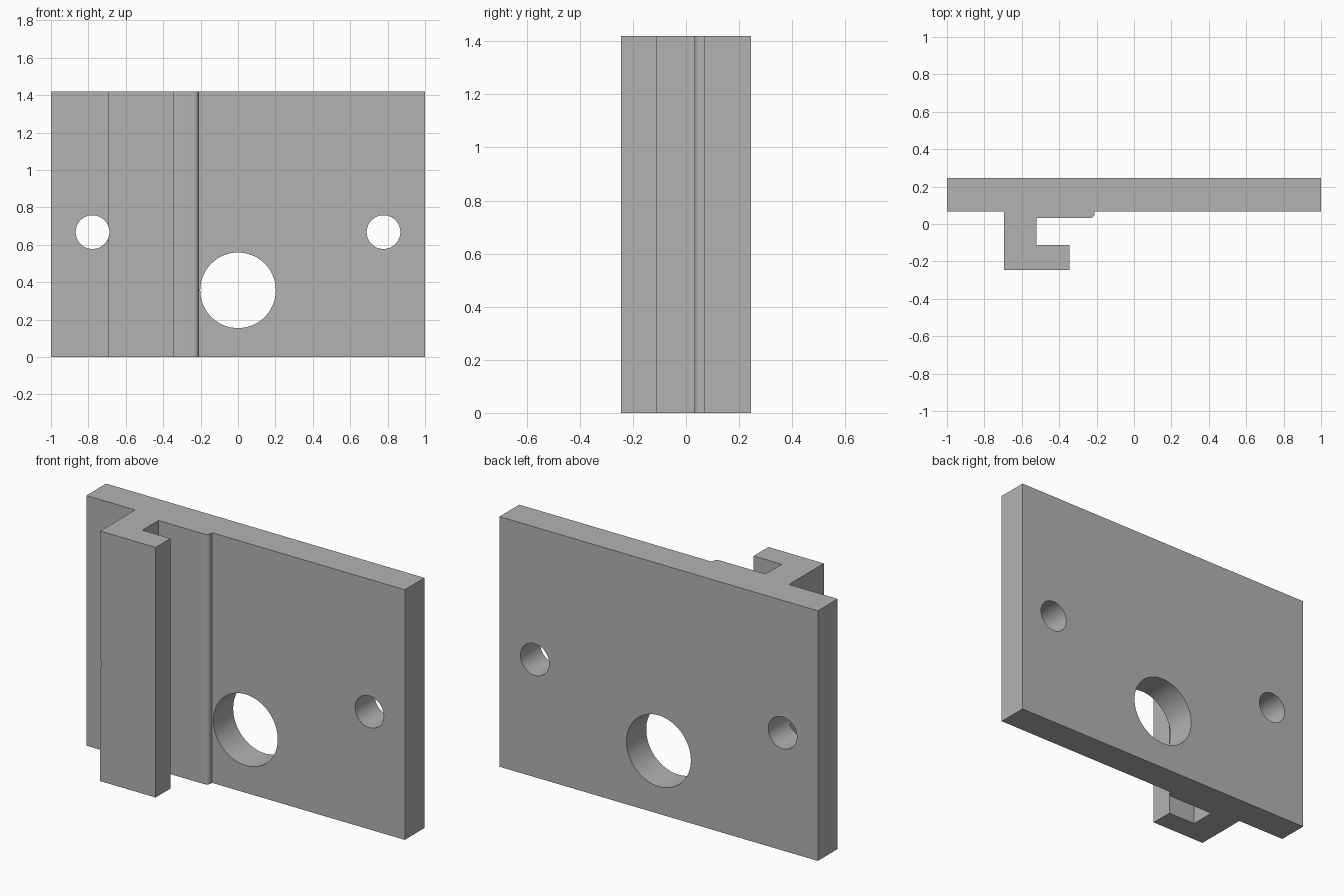
import bpy
import bmesh
import math

cube = bpy.data.objects.get("Cube")
if cube:
    bpy.data.objects.remove(cube, do_unlink=True)

HEIGHT = 1.42

grey = bpy.data.materials.new("plain grey")
grey.use_nodes = True
colour = (0.45, 0.45, 0.45, 1)
grey.diffuse_color = colour
grey.node_tree.nodes["Principled BSDF"].inputs["Base Color"].default_value = colour


def extrude_profile(name, points, height):
    """Raise a closed outline in x and y into a solid."""
    bm = bmesh.new()
    face = bm.faces.new([bm.verts.new((x, y, 0)) for x, y in points])
    top = bmesh.ops.extrude_face_region(bm, geom=[face])["geom"]
    verts = [v for v in top if isinstance(v, bmesh.types.BMVert)]
    bmesh.ops.translate(bm, verts=verts, vec=(0, 0, height))
    bmesh.ops.recalc_face_normals(bm, faces=bm.faces)
    mesh = bpy.data.meshes.new(name)
    bm.to_mesh(mesh)
    bm.free()
    mesh.materials.append(grey)
    obj = bpy.data.objects.new(name, mesh)
    bpy.context.collection.objects.link(obj)
    return obj


def drill(target, x, z, radius):
    """Cut a round hole from front to back."""
    bpy.ops.mesh.primitive_cylinder_add(
        vertices=64, radius=radius, depth=1,
        location=(x, 0, z), rotation=(math.pi / 2, 0, 0))
    cutter = bpy.context.object
    cutter.name = "hole_cutter"
    cutter.data.materials.append(grey)
    cut = target.modifiers.new("hole", 'BOOLEAN')
    cut.object = cutter
    cut.solver = 'EXACT'
    bpy.context.view_layer.objects.active = target
    bpy.ops.object.modifier_apply(modifier=cut.name)
    bpy.data.objects.remove(cutter, do_unlink=True)


# Rounded outer corner of the raised pad
r = 0.025
corner = [(-0.21 - r + r * math.sin(a), 0.032 + r - r * math.cos(a))
          for a in (i * math.pi / 16 for i in range(9))]

# Plate, hooked rail and raised pad share one cross-section
outline = [
    (-1, 0.245), (-1, 0.068), (-0.694, 0.068), (-0.694, -0.245),
    (-0.346, -0.245), (-0.346, -0.112), (-0.522, -0.112), (-0.522, 0.032),
    *corner, (-0.21, 0.068), (1, 0.068), (1, 0.245),
]
plate = extrude_profile("hooked_mounting_plate", outline, HEIGHT)

# Large centre hole and two screw holes
drill(plate, 0, 0.357, 0.202)
for side in (-1, 1):
    drill(plate, side * 0.778, 0.668, 0.09)

bpy.ops.object.select_all(action='DESELECT')
plate.select_set(True)
bpy.context.view_layer.objects.active = plate
bpy.ops.object.shade_smooth_by_angle(angle=math.radians(30))
